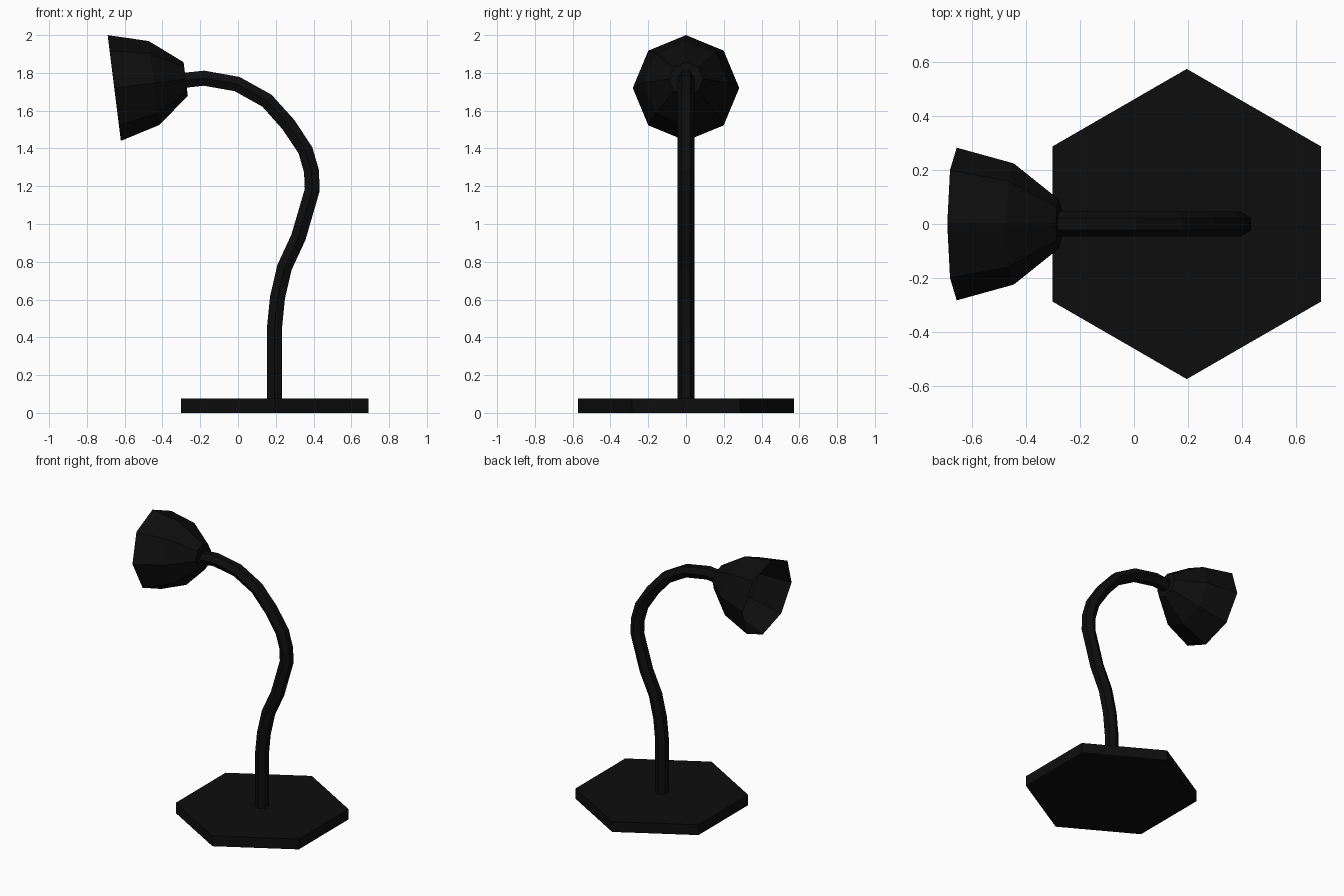
import bpy, bmesh, math
from mathutils import Vector

if "Cube" in bpy.data.objects:
    bpy.data.objects.remove(bpy.data.objects["Cube"], do_unlink=True)

black = bpy.data.materials.new("near black")
black.use_nodes = True
colour = (0.004, 0.004, 0.004, 1)
black.diffuse_color = colour
black.node_tree.nodes["Principled BSDF"].inputs["Base Color"].default_value = colour


def sweep(name, centres, normals, radii, sides, cap_start=True, cap_end=True):
    """Loft polygon rings, one corner on the y axis, along a path in the xz plane."""
    bm = bmesh.new()
    rings = []
    for c, n, r in zip(centres, normals, radii):
        across = Vector((0, 1, 0))
        up = n.cross(across).normalized()
        ring = []
        for i in range(sides):
            a = math.tau * i / sides
            ring.append(bm.verts.new(c + r * (math.cos(a) * across + math.sin(a) * up)))
        rings.append(ring)
    for a, b in zip(rings, rings[1:]):
        for i in range(sides):
            j = (i + 1) % sides
            bm.faces.new((a[i], a[j], b[j], b[i]))
    if cap_start:
        bm.faces.new(rings[0][::-1])
    if cap_end:
        bm.faces.new(rings[-1])
    bmesh.ops.recalc_face_normals(bm, faces=bm.faces)
    mesh = bpy.data.meshes.new(name)
    bm.to_mesh(mesh)
    bm.free()
    mesh.materials.append(black)
    obj = bpy.data.objects.new(name, mesh)
    bpy.context.collection.objects.link(obj)
    return obj


# Hexagonal base plate
up = Vector((0, 0, 1))
sweep("base", [Vector((0.195, 0, 0)), Vector((0.195, 0, 0.075))], [up, up], [0.573] * 2, 6)

# Bent gooseneck tube
path = [Vector((x, 0, z)) for x, z in (
    (0.193, 0.07), (0.193, 0.45), (0.209, 0.61), (0.246, 0.77), (0.32, 0.93),
    (0.393, 1.18), (0.389, 1.28), (0.357, 1.39), (0.267, 1.526), (0.153, 1.653),
    (-0.005, 1.741), (-0.18, 1.772), (-0.29, 1.76))]
steps = [(b - a).normalized() for a, b in zip(path, path[1:])]
normals = [(a + b).normalized() for a, b in zip(steps[:1] + steps, steps + steps[-1:])]
sweep("gooseneck", path, normals, [0.046] * len(path), 6)

# Open eight-sided lamp shade
rim = Vector((-0.655, 0, 1.72))
axis = Vector((0.992, 0, 0.124)).normalized()
profile = ((0, 0.282), (0.212, 0.224), (0.381, 0.09))
sweep("lamp_shade", [rim + axis * d for d, r in profile], [axis] * 3,
      [r for d, r in profile], 8, cap_start=False)
